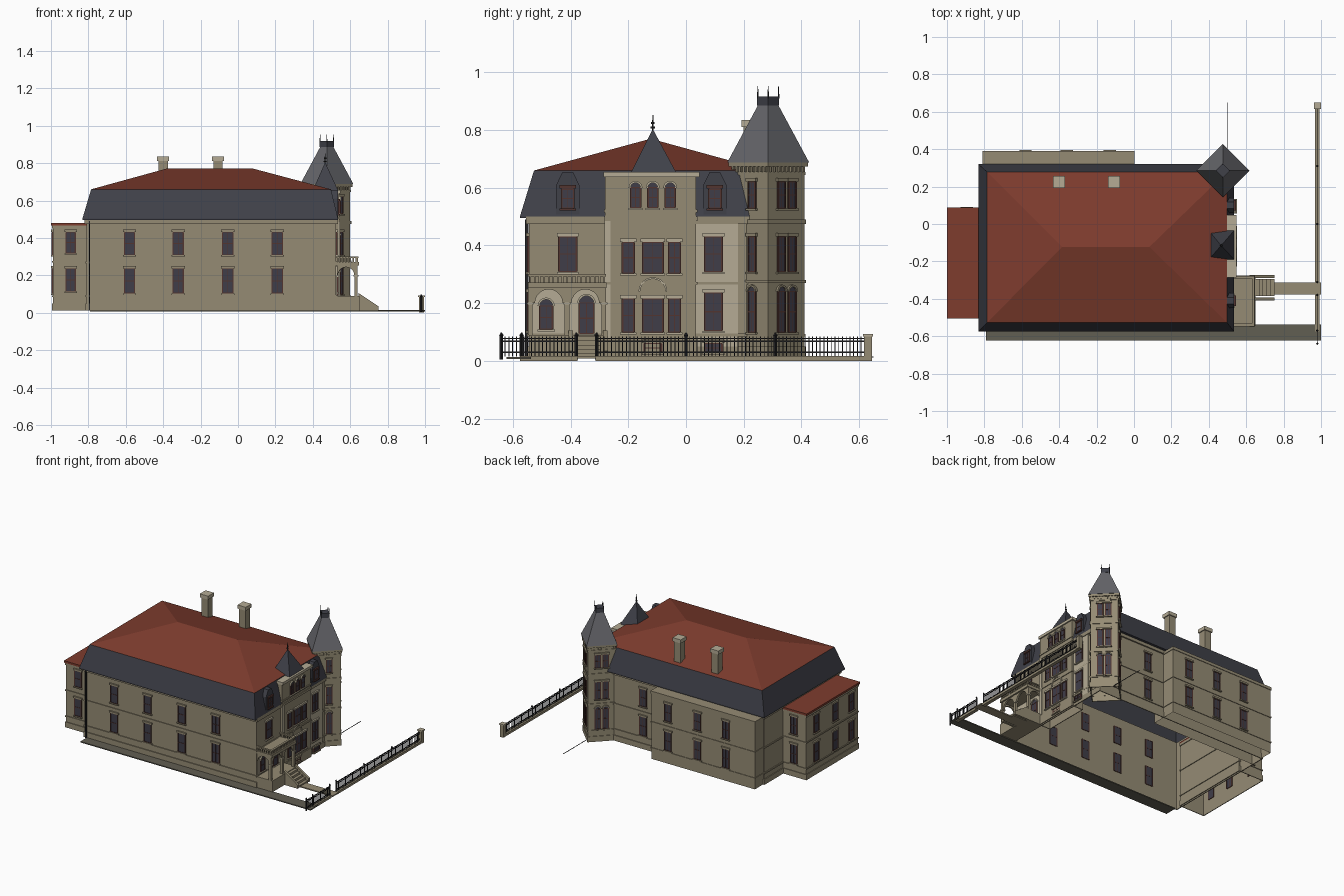
import bpy, bmesh
from math import radians, pi, sin, cos
from mathutils import Matrix, Vector

if "Cube" in bpy.data.objects:
    bpy.data.objects.remove(bpy.data.objects["Cube"])

PALETTE = {
    "stone": (.30, .26, .175), "pale_stone": (.46, .41, .30), "red_roof": (.21, .045, .027),
    "slate": (.05, .052, .066), "tower_slate": (.13, .132, .145), "glass": (.05, .047, .066),
    "brown_frame": (.085, .036, .03), "iron": (.018, .018, .02), "ground": (.12, .112, .085)}
NAMES = list(PALETTE)
MATS = []
for mat_name, rgb in PALETTE.items():
    m = bpy.data.materials.new(mat_name)
    m.use_nodes = True
    m.diffuse_color = (*rgb, 1)
    bsdf = m.node_tree.nodes["Principled BSDF"]
    bsdf.inputs["Base Color"].default_value = (*rgb, 1)
    bsdf.inputs["Roughness"].default_value = .8
    MATS.append(m)


def frame(x, y, deg=0):
    """Local +x points out of the wall, local y runs along it."""
    return Matrix.Translation((x, y, 0)) @ Matrix.Rotation(radians(deg), 4, "Z")


class Part:
    """Collects shapes into one named object."""
    def __init__(self, name):
        self.name, self.bm = name, bmesh.new()

    def loft(self, rings, mat, start=True, end=True, mx=Matrix()):
        loops = [[self.bm.verts.new(mx @ Vector(p)) for p in r] for r in rings]
        faces = [self.bm.faces.new((a[i - 1], a[i], b[i], b[i - 1]))
                 for a, b in zip(loops, loops[1:]) for i in range(len(a))]
        if start:
            faces.append(self.bm.faces.new(loops[0]))
        if end:
            faces.append(self.bm.faces.new(loops[-1]))
        for f in faces:
            f.material_index = NAMES.index(mat)

    def box(self, x0, x1, y0, y1, z0, z1, mat="stone", mx=Matrix(), bottom=True, top=True):
        self.loft([rect(x0, x1, y0, y1, z) for z in (z0, z1)], mat, bottom, top, mx)

    def band(self, r, z0, z1, out, mat="stone"):
        o = (r[0] - out, r[1] + out, r[2] - out, r[3] + out)
        self.loft([rect(*r, z0), rect(*o, z0), rect(*o, z1), rect(*r, z1)], mat, False, False)

    def prism(self, outline, x0, x1, mat, mx=Matrix()):
        """Extrude a (y, z) outline along local x."""
        self.loft([[(x, y, z) for y, z in outline] for x in (x0, x1)], mat, mx=mx)

    def diamond(self, x, y, levels, mat, start=True, end=True):
        self.loft([[(x + r, y, z), (x, y + r, z), (x - r, y, z), (x, y - r, z)]
                   for r, z in levels], mat, start, end)

    def done(self):
        bmesh.ops.recalc_face_normals(self.bm, faces=self.bm.faces)
        me = bpy.data.meshes.new(self.name)
        self.bm.to_mesh(me)
        self.bm.free()
        for m in MATS:
            me.materials.append(m)
        bpy.context.scene.collection.objects.link(bpy.data.objects.new(self.name, me))


def rect(x0, x1, y0, y1, z):
    return [(x0, y0, z), (x1, y0, z), (x1, y1, z), (x0, y1, z)]


def arc(c, z, r, n=10):
    return [(c - r * cos(pi * i / n), z + r * sin(pi * i / n)) for i in range(n + 1)]


def window(p, mx, c, w, z0, z1, arched=False, trim="pale_stone"):
    """Pane, frame, glazing bars, sill and lintel around along-wall position c."""
    h, t = w / 2, .006
    p.box(-.003, .003, c - h, c + h, z0, z1, "glass", mx)
    for y in (c - h, c + h):
        p.box(-.005, .006, y - t / 2, y + t / 2, z0, z1, "brown_frame", mx)
    for z in (z0, (z0 + z1) / 2, z1):
        p.box(-.004, .005, c - h, c + h, z - .002, z + .002, "brown_frame", mx)
    p.box(-.003, .004, c - .001, c + .001, z0, z1, "brown_frame", mx)
    p.box(0, .011, c - h - .008, c + h + .008, z0 - .009, z0 - .002, trim, mx)
    if arched:
        p.prism(arc(c, z1, h), -.003, .003, "glass", mx)
        p.prism(arc(c, z1, h + .007) + arc(c, z1, h)[::-1], 0, .009, trim, mx)
    else:
        p.box(0, .010, c - h - .008, c + h + .008, z1 + .002, z1 + .014, trim, mx)


FLOORS = [(.105, .235), (.31, .43)]
MAIN = (-.81, .525, -.545, .29)
WING = (-.99, -.80, -.495, .08)
ANNEX = (-.805, 0, .20, .385)

# Walls, open underneath
p = Part("main_walls")
p.box(*MAIN, .012, .5, bottom=False, top=False)
for z0, z1, out in ((.012, .05, .006), (.085, .095, .006), (.264, .274, .005), (.475, .5, .010)):
    p.band(MAIN, z0, z1, out)
p.box(.524, .530, .035, .18, .012, .475, "pale_stone")
p.box(.524, .529, -.535, -.285, .09, .25, "pale_stone")
p.done()
p = Part("rear_wing")
p.box(*WING, .012, .466, bottom=False)
for z0, z1 in ((.012, .05), (.085, .093), (.268, .276), (.45, .466)):
    p.band(WING, z0, z1, .005)
p.box(-1, -.8, -.505, .088, .466, .48, "red_roof")
p.done()
p = Part("side_annex")
p.box(*ANNEX, .012, .49, bottom=False)
for z0, z1 in ((.085, .093), (.268, .276), (.47, .49)):
    p.band(ANNEX, z0, z1, .004)
p.done()

# Mansard slopes and hipped roof
p = Part("mansard_roof")
p.loft([rect(*MAIN, .497), rect(-.832, .535, -.575, .32, .495), rect(-.832, .535, -.575, .32, .503),
        rect(-.785, .497, -.527, .278, .66)], "slate", False, False)
p.done()
p = Part("hipped_roof")
p.loft([rect(-.785, .497, -.527, .278, .66),
        [(-.385, -.123, .77), (.083, -.123, .77), (.083, -.122, .77), (-.385, -.122, .77)]],
       "red_roof", False)
p.done()

# Windows of all straight walls
p = Part("wall_windows")
for z0, z1 in FLOORS:
    for x in (-.58, -.32, -.055, .21):
        window(p, frame(x, -.545, -90), 0, .055, z0, z1, trim="stone")
    for x, y in ((-.13, .385), (-.36, .385), (-.58, .385), (.13, .29), (-.895, .08)):
        window(p, frame(x, y, 90), 0, .05, z0, z1, trim="stone")
    for y in (-.03, -.24, -.42):
        window(p, frame(-.99, y, 180), 0, .05, z0, z1, trim="stone")
    window(p, frame(-.895, -.495, -90), 0, .05, z0 + .01, z1, trim="stone")
    window(p, frame(.531, .095), 0, .06, z0, z1)
    for y, w in ((-.2, .04), (-.115, .07), (-.04, .04)):
        window(p, frame(.541, y), 0, w, z0 - .005, z1 - .02)
window(p, frame(.525, -.41), 0, .06, .31, .43)
window(p, frame(.53, -.485), 0, .045, .11, .19, True)
window(p, frame(.53, -.345), 0, .05, .095, .20, True)
for y in (-.115, .095):
    window(p, frame(.541, y), 0, .06, .03, .06, trim="stone")
p.done()

# Central bay with its three arched windows and pointed turret
p = Part("central_bay")
p.box(.46, .54, -.28, .035, .012, .64, bottom=False)
for z0, z1 in ((.012, .075), (.264, .274), (.485, .50), (.515, .525)):
    p.band((.46, .54, -.28, .035), z0, z1, .005)
p.box(.47, .549, -.286, .047, .637, .655, "pale_stone")
p.box(.538, .545, -.282, -.262, .08, .485, "pale_stone")
for y in (-.175, -.115, -.055):
    window(p, frame(.541, y), 0, .034, .532, .60, True)
p.prism(arc(-.115, .24, .05) + arc(-.115, .24, .044)[::-1], .538, .546, "pale_stone")
p.done()
p = Part("bay_turret_roof")
p.loft([rect(.40, .535, -.19, -.035, .655), rect(.464, .468, -.117, -.113, .80)], "slate")
for r, z0, z1 in ((.003, .79, .835), (.008, .805, .812), (.006, .822, .829), (.0015, .83, .852)):
    p.diamond(.466, -.115, [(r, z0), (r, z1)], "iron")
p.done()

# Dormers on the mansard
p = Part("dormers")
for y in (-.41, .10):
    p.prism([(y - .04, .503), (y + .04, .503), (y + .04, .61), (y + .018, .655),
             (y - .018, .655), (y - .04, .61)], .44, .534, "slate")
    window(p, frame(.535, y), 0, .042, .53, .595, trim="brown_frame")
p.done()

# Corner tower set diagonally
TX, TY = .475, .285
p = Part("tower")
p.diamond(TX, TY, [(.125, .012), (.125, .68)], "stone", False, False)
for z0, z1, r in ((.012, .05, .131), (.085, .093, .130), (.27, .28, .131), (.475, .49, .131),
                  (.645, .655, .130), (.673, .69, .138)):
    p.diamond(TX, TY, [(.124, z0), (r, z0), (r, z1), (.124, z1)], "stone", False, False)
for deg in (-45, 45, 135):
    d = radians(deg)
    mx = frame(TX + .0884 * cos(d), TY + .0884 * sin(d), deg)
    for i in range(9):
        p.box(0, .008, i * .02 - .083, i * .02 - .077, .655, .675, "stone", mx)
    for z0, z1 in ((.10, .24), (.31, .43), (.53, .62)):
        for c in ((.012,) if deg < 0 else (-.026, .026)):
            window(p, mx, c, .034, z0, z1, z0 < .2, "stone")
p.done()
p = Part("tower_roof")
p.diamond(TX, TY, [(.142, .688), (.036, .885)], "tower_slate")
p.diamond(TX, TY, [(.038, .885), (.038, .917)], "slate")
for dx, dy in ((1, 0), (-1, 0), (0, 1), (0, -1)):
    p.diamond(TX + dx * .036, TY + dy * .036, [(.003, .91), (.001, .953)], "iron")
p.done()

# Chimneys
p = Part("chimneys")
for x in (-.40, -.107):
    p.box(x - .025, x + .025, .20, .25, .66, .812)
    p.box(x - .032, x + .032, .193, .257, .81, .835, "pale_stone")
p.done()

# Porch with arches and balustrade
p = Part("porch")
p.box(.525, .65, -.545, -.275, .012, .09)
p.box(.525, .648, -.548, -.275, .252, .272)
for y in (-.54, -.4125, -.285):
    p.box(.622, .64, y - .008, y + .008, .09, .255, "stone")
    p.box(.618, .644, y - .012, y + .012, .195, .203, "pale_stone")
for c in (-.476, -.349):
    p.prism(arc(c, .20, .048) + [(c + .064, .20), (c + .064, .255), (c - .064, .255), (c - .064, .20)],
            .625, .637, "stone")
for y in (-.54, -.285):
    p.prism(arc(0, .20, .044) + [(.05, .20), (.05, .255), (-.05, .255), (-.05, .20)],
            -.005, .005, "stone", frame(.578, y, -90))
for i in range(17):
    y = -.54 + i * .016
    p.box(.634, .641, y - .003, y + .003, .272, .293)
for i in range(7):
    for y in (-.54, -.285):
        p.box(.533 + i * .016, .539 + i * .016, y - .003, y + .003, .272, .293)
p.box(.63, .645, -.547, -.278, .293, .301)
for y in (-.54, -.285):
    p.box(.527, .645, y - .007, y + .007, .293, .301)
p.done()

# Stairs and path
p = Part("porch_stairs")
for i in range(5):
    p.box(.64, .67 + i * .02, -.385, -.295, .01, .085 - i * .015)
for y in (-.40, -.28):
    p.loft([[(.645, y + s, .01), (.75, y + s, .01), (.75, y + s, .035), (.645, y + s, .105)]
            for s in (-.008, .008)], "stone")
p.box(.74, 1, -.377, -.313, .008, .016)
p.done()

# Side pavement, kerb and thin ground cable
p = Part("pavement")
p.box(-.79, 1, -.622, -.537, .006, .013, "ground")
p.box(.968, .992, -.575, -.377, 0, .016)
p.box(.968, .992, -.313, .645, 0, .016)
p.box(.498, .501, .40, .65, .012, .015, "iron")
p.box(-.797, -.790, -.558, -.546, .012, .49, "iron")
p.done()

# Iron fence with stone end pier
p = Part("fence")
for y0, y1 in ((-.64, -.575), (-.575, -.38), (-.31, .62)):
    for z in (.03, .068, .078):
        p.box(.978, .982, y0, y1, z - .002, z + .002, "iron")
    n = round((y1 - y0) / .013)
    for i in range(n):
        y = y0 + (y1 - y0) * i / n
        p.box(.9785, .9815, y - .0015, y + .0015, .015, .084, "iron")
for y in (-.64, -.57, -.38, -.31, 0, .31):
    p.diamond(.98, y, [(.006, .005), (.006, .085), (.008, .088), (.002, .098)], "iron")
p.box(.967, .995, .618, .645, 0, .085)
p.box(.963, .999, .614, .649, .085, .093, "pale_stone")
p.done()
